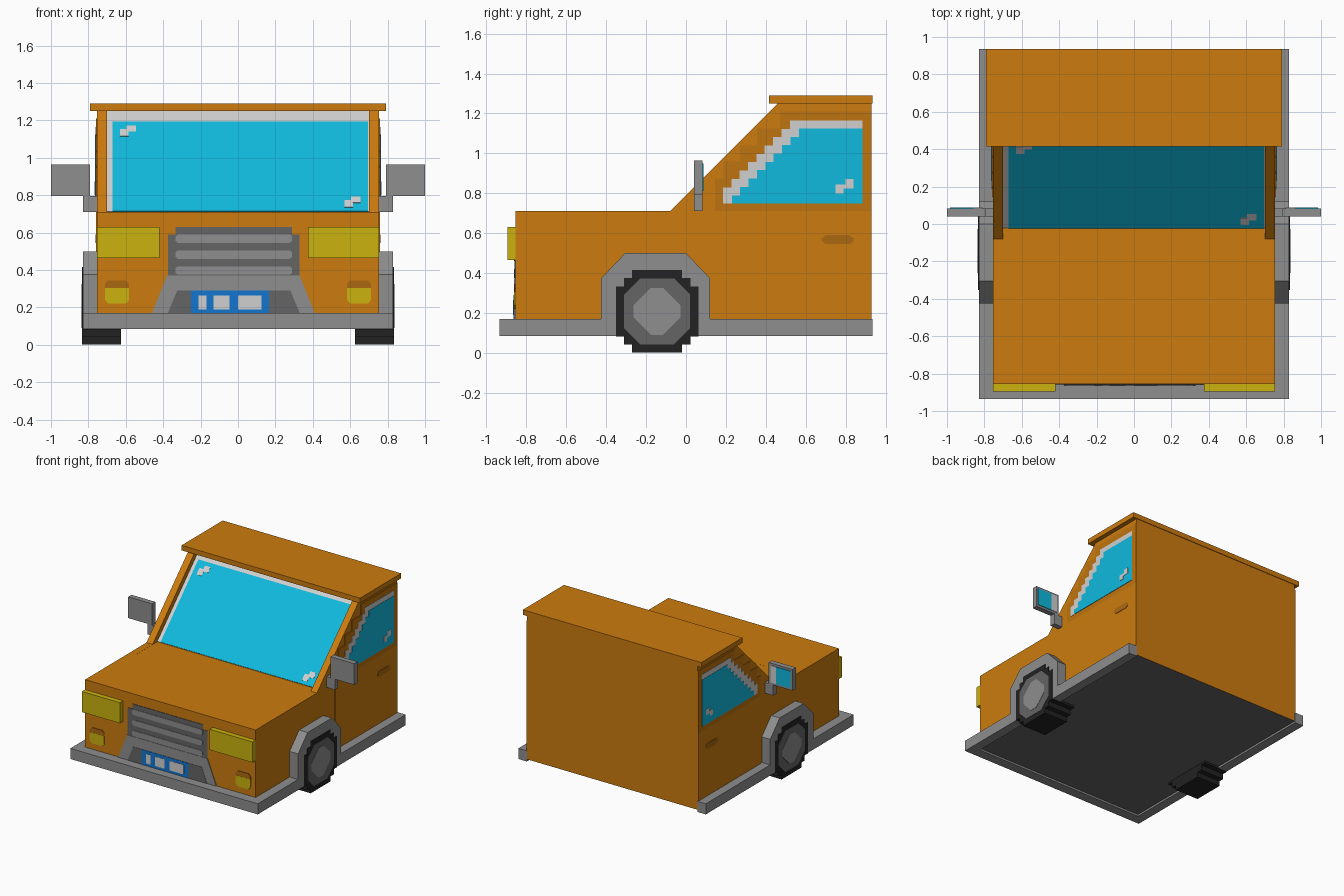
import bpy, bmesh
from mathutils import Vector

if "Cube" in bpy.data.objects:
    bpy.data.objects.remove(bpy.data.objects["Cube"])


def material(name, rgb):
    m = bpy.data.materials.new(name)
    lin = [((c / 255 + 0.055) / 1.055) ** 2.4 for c in rgb]
    m.diffuse_color = (*lin, 1)
    m.use_nodes = True
    m.node_tree.nodes["Principled BSDF"].inputs["Base Color"].default_value = m.diffuse_color
    return m


ORANGE = material("orange paint", (204, 124, 14))
TRIM = material("window surround orange", (190, 115, 14))
DEEP = material("deep orange", (172, 105, 16))
GLASS = material("blue glass", (16, 186, 222))
PALE = material("pale grey", (208, 208, 208))
GREY = material("grey plastic", (142, 142, 142))
DARK = material("dark grey", (101, 101, 101))
BLACK = material("black rubber", (34, 34, 34))
YELLOW = material("yellow lamp", (203, 178, 14))
BLUE = material("blue plate", (20, 118, 208))


def slab(name, pts, place, depth, mat):
    """Extrude a 2D outline, placed in space by place(a, b), along depth."""
    bm = bmesh.new()
    base = [Vector(place(a, b)) for a, b in pts]
    lo = [bm.verts.new(p) for p in base]
    hi = [bm.verts.new(p + Vector(depth)) for p in base]
    bm.faces.new(lo)
    bm.faces.new(hi)
    n = len(pts)
    for i in range(n):
        j = (i + 1) % n
        bm.faces.new((lo[i], lo[j], hi[j], hi[i]))
    bmesh.ops.recalc_face_normals(bm, faces=bm.faces)
    me = bpy.data.meshes.new(name)
    bm.to_mesh(me)
    bm.free()
    me.materials.append(mat)
    ob = bpy.data.objects.new(name, me)
    bpy.context.collection.objects.link(ob)
    return ob


def rect(a0, a1, b0, b1):
    return [(a0, b0), (a1, b0), (a1, b1), (a0, b1)]


def box(name, x0, x1, y0, y1, z0, z1, mat):
    return slab(name, rect(x0, x1, y0, y1), lambda a, b: (a, b, z0), (0, 0, z1 - z0), mat)


def side(name, pts, x0, x1, s, mat):
    """Outline in (y, z), extruded from x0 to x1 on side s."""
    return slab(name, pts, lambda a, b: (s * x0, a, b), (s * (x1 - x0), 0, 0), mat)


def front(name, pts, thick, mat):
    """Thin plate on the nose, outline in (x, z)."""
    return slab(name, pts, lambda a, b: (a, -0.855, b), (0, -thick, 0), mat)


def screen(name, pts, thick, mat):
    """Plate on the sloping windscreen, outline in (x, z)."""
    t = thick * 0.7071
    return slab(name, pts, lambda a, b: (a, b - 0.73, b), (0, -t, t), mat)


def stairs(y, z, step, n):
    """Rising stepped edge starting at (y, z)."""
    out = []
    for i in range(n):
        out += [(y + i * step, z + i * step), (y + (i + 1) * step, z + i * step)]
    return out + [(y + n * step, z + n * step)]


def octagon(cy, cz, r, k):
    return [(cy + a, cz + b) for a, b in
            ((r, k), (k, r), (-k, r), (-r, k), (-r, -k), (-k, -r), (k, -r), (r, -k))]


# Body shell with a recessed windscreen bay and dark underside
profile = [(-.855, .1), (-.855, .71), (-.08, .71), (.46, 1.25), (.93, 1.25), (.93, .1)]
body = side("body", profile, -.755, .755, 1, ORANGE)
cutter = side("windscreen_cutter", [(-.021, .709), (.6, 1.33), (.3, 1.33), (-.3, .709)],
              -.70, .70, 1, ORANGE)
cutter.hide_render = True
mod = body.modifiers.new("windscreen bay", 'BOOLEAN')
mod.object, mod.operation, mod.solver = cutter, 'DIFFERENCE', 'EXACT'
dg = bpy.context.evaluated_depsgraph_get()
cut_mesh = bpy.data.meshes.new_from_object(body.evaluated_get(dg))
body.modifiers.clear()
body.data = cut_mesh
bpy.data.objects.remove(cutter)
body.data.materials.clear()
body.data.materials.append(ORANGE)
body.data.materials.append(DARK)
for p in body.data.polygons:
    p.material_index = 1 if p.normal.z < -.5 else 0

# Roof and U-shaped bumper skirt, open at the back
box("roof", -.79, .79, .415, .935, 1.25, 1.29, ORANGE)
slab("bumper_skirt", [(-.83, .935), (-.83, -.935), (.83, -.935), (.83, .935),
                      (.755, .935), (.755, -.855), (-.755, -.855), (-.755, .935)],
     lambda a, b: (a, b, .085), (0, 0, .085), GREY)

# Windscreen with pale edge and glints
screen("windscreen_edge", rect(-.70, .70, .711, 1.249), .003, PALE)
screen("windscreen_glass", rect(-.67, .695, .711, 1.19), .006, GLASS)
for gx, gz in ((-.63, 1.11), (.57, .73)):
    screen("windscreen_glint", [(gx, gz), (gx + .045, gz), (gx + .045, gz + .025),
                                (gx + .085, gz + .025), (gx + .085, gz + .058),
                                (gx + .035, gz + .058), (gx + .035, gz + .038),
                                (gx, gz + .038)], .008, PALE)

# Headlights
box("headlight_left", -.755, -.42, -.895, -.855, .465, .63, YELLOW)
box("headlight_right", .375, .755, -.895, -.855, .465, .63, YELLOW)

# Grille with three bars
front("grille", [(-.375, .37), (.33, .37), (.33, .59), (.29, .59), (.29, .63),
                 (-.335, .63), (-.335, .59), (-.375, .59)], .004, DARK)
for z in (.375, .46, .545):
    front("grille_bar", [(-.335, z + .012), (-.323, z), (.278, z), (.29, z + .012),
                         (.29, z + .033), (.278, z + .045), (-.323, z + .045),
                         (-.335, z + .033)], .007, GREY)

# Lower intake surround and blank number plate
front("intake_surround", [(-.46, .17), (.41, .17), (.33, .37), (-.38, .37)], .006, GREY)
front("intake", [(-.375, .17), (.33, .17), (.28, .29), (-.325, .29)], .008, DARK)
front("number_plate", rect(-.25, .165, .17, .29), .0095, BLUE)
for a, b in ((-.21, -.168), (-.13, -.045), (0, .125)):
    front("plate_block", rect(a, b, .19, .265), .011, PALE)

for s in (-1, 1):
    # Fog lamps
    front("fog_lamp", [(s * x, z) for x, z in
                       ((.60, .22), (.695, .22), (.712, .24), (.712, .305),
                        (.582, .305), (.582, .24))], .006, YELLOW)
    front("fog_lamp_lid", [(s * x, z) for x, z in
                           ((.582, .305), (.712, .305), (.712, .325), (.695, .345),
                            (.60, .345), (.582, .325))], .005, DEEP)

    # Door: lower panel and stepped window surround
    side("door_panel", rect(.145, .93, .17, .71), .755, .760, s, ORANGE)
    side("window_surround", [(.145, .71), (.145, .875), (.187, .875), (.187, .96),
                             (.27, .96), (.27, 1.04), (.355, 1.04), (.355, 1.125),
                             (.47, 1.125), (.47, 1.21), (.93, 1.21), (.93, .71)],
         .755, .760, s, TRIM)
    side("window_edge", [(.185, .75)] + stairs(.185, .83, .0419, 8)
         + [(.885, 1.165), (.885, .75)], .760, .762, s, PALE)
    side("window_glass", [(.23, .75)] + stairs(.23, .79, .0419, 8)
         + [(.885, 1.125), (.885, .75)], .762, .764, s, GLASS)
    side("window_glint", [(.75, .80), (.79, .80), (.79, .825), (.84, .825), (.84, .872),
                          (.80, .872), (.80, .845), (.75, .845)], .764, .766, s, PALE)
    side("door_handle", [(.70, .545), (.82, .545), (.84, .56), (.84, .575), (.82, .59),
                         (.70, .59), (.68, .575), (.68, .56)], .760, .763, s, DEEP)

    # Wheel arch
    side("wheel_arch", [(-.425, .17), (-.425, .375), (-.305, .50), (0, .50),
                        (.12, .375), (.12, .17)], .755, .83, s, GREY)

    # Wheel with stepped tyre
    quarter = [(.207, .125), (.167, .125), (.167, .167), (.125, .167), (.125, .207)]
    half = quarter + [(-a, b) for a, b in reversed(quarter)]
    ring = half + [(-a, -b) for a, b in half]
    side("tyre", [(-.145 + a, .208 + b) for a, b in ring], .625, .833, s, BLACK)
    side("wheel_rim", octagon(-.145, .208, .165, .085), .833, .835, s, DARK)
    side("wheel_hub", octagon(-.145, .208, .118, .03), .835, .837, s, GREY)

    # Door mirror with glass on its rear face
    side("mirror_arm", rect(.04, .082, .71, .795), .755, .83, s, GREY)
    side("mirror_head", rect(.04, .082, .795, .965), .79, 1.0, s, GREY)
    side("mirror_glass", rect(.082, .087, .812, .948), .86, .985, s, GLASS)
    side("mirror_glass_edge", rect(.082, .087, .812, .948), .81, .86, s, PALE)
